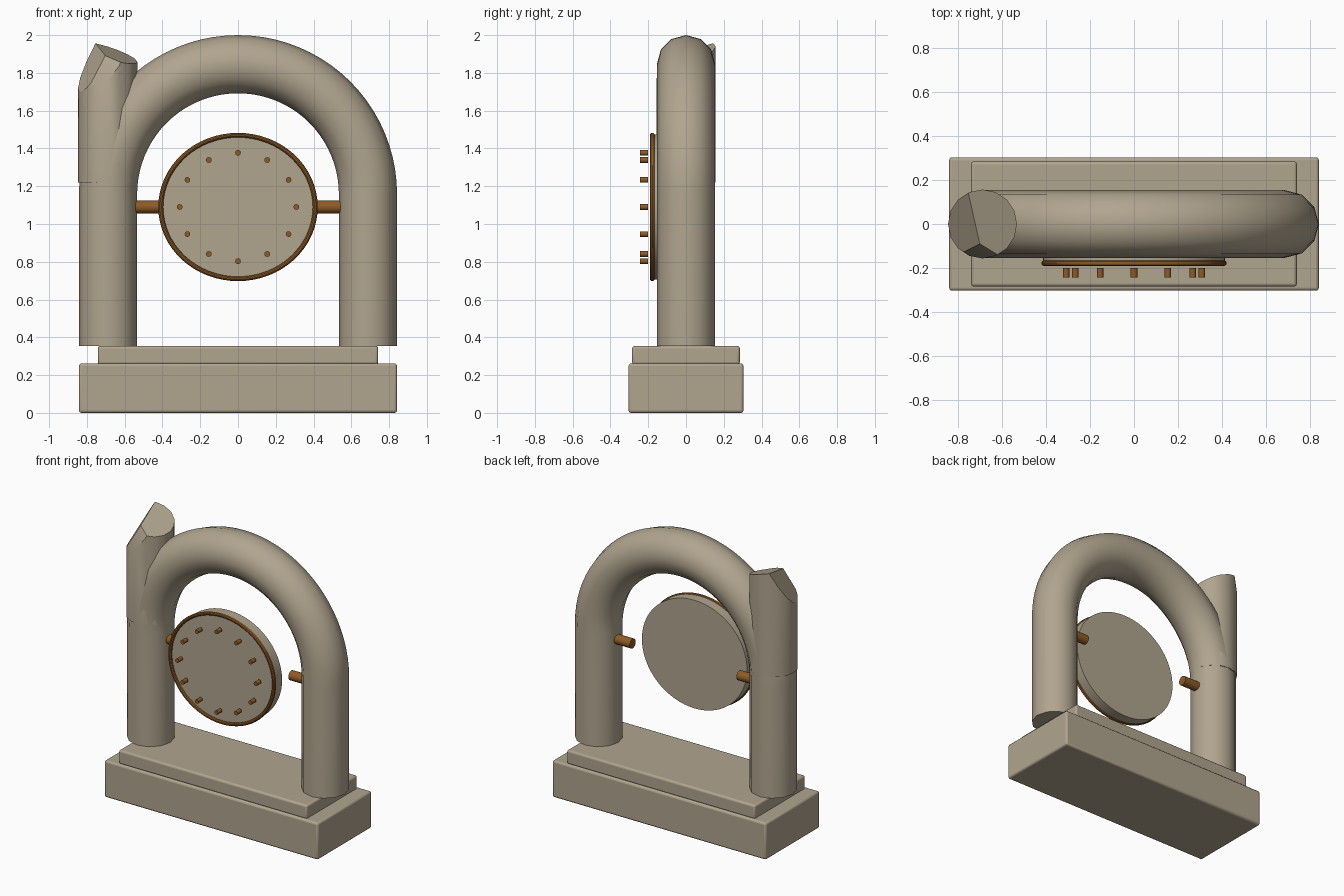
import bpy, bmesh, math
from mathutils import Vector, Matrix

if "Cube" in bpy.data.objects:
    bpy.data.objects.remove(bpy.data.objects["Cube"], do_unlink=True)


def material(name, rgb):
    m = bpy.data.materials.new(name)
    m.use_nodes = True
    m.diffuse_color = (*rgb, 1)
    bsdf = m.node_tree.nodes["Principled BSDF"]
    bsdf.inputs["Base Color"].default_value = (*rgb, 1)
    bsdf.inputs["Roughness"].default_value = 0.8
    return m


STONE = material("sandstone", (0.44, 0.375, 0.275))
BRONZE = material("bronze", (0.27, 0.105, 0.02))


def finish(name, bm, mat, smooth=35):
    bmesh.ops.recalc_face_normals(bm, faces=bm.faces)
    me = bpy.data.meshes.new(name)
    bm.to_mesh(me)
    bm.free()
    me.materials.append(mat)
    ob = bpy.data.objects.new(name, me)
    bpy.context.collection.objects.link(ob)
    bpy.ops.object.select_all(action="DESELECT")
    ob.select_set(True)
    bpy.context.view_layer.objects.active = ob
    bpy.ops.object.shade_smooth_by_angle(angle=math.radians(smooth))
    return ob


def slab(name, hx, hy, z0, z1):
    bm = bmesh.new()
    bmesh.ops.create_cube(bm, size=1, matrix=Matrix.Translation((0, 0, (z0 + z1) / 2))
                          @ Matrix.Diagonal((2 * hx, 2 * hy, z1 - z0, 1)))
    ob = finish(name, bm, STONE)
    mod = ob.modifiers.new("rounded_edges", "BEVEL")
    mod.width, mod.segments = 0.014, 3


def rod(name, mat, radius, length, centre, axis, sides, scale=(1, 1, 1)):
    bm = bmesh.new()
    turn = Vector((0, 0, 1)).rotation_difference(Vector(axis)).to_matrix().to_4x4()
    bmesh.ops.create_cone(bm, cap_ends=True, segments=sides, radius1=radius,
                          radius2=radius, depth=length,
                          matrix=Matrix.Translation(centre) @ Matrix.Diagonal((*scale, 1)) @ turn)
    return finish(name, bm, mat)


def sweep(bm, path, radius, sides, closed=False):
    # path entries: centre point and outward direction, both in the xz plane
    rings = []
    for centre, out in path:
        rings.append([bm.verts.new(centre + radius * (math.cos(a) * out + math.sin(a) * Vector((0, 1, 0))))
                      for a in (math.tau * k / sides for k in range(sides))])
    for i in range(len(rings) - (not closed)):
        r0, r1 = rings[i], rings[(i + 1) % len(rings)]
        for k in range(sides):
            j = (k + 1) % sides
            bm.faces.new((r0[k], r0[j], r1[j], r1[k]))
    if not closed:
        bm.faces.new(rings[0])
        bm.faces.new(rings[-1])


# Stepped base
slab("base", 0.842, 0.304, 0.0, 0.262)
slab("plinth", 0.742, 0.285, 0.255, 0.355)

# Arch: two straight legs joined by a half ring
SPAN, TUBE, SPRING, FOOT = 0.688, 0.154, 1.158, 0.355
path = [(Vector((SPAN, 0, FOOT)), Vector((1, 0, 0)))]
for i in range(41):
    a = math.pi * i / 40
    out = Vector((math.cos(a), 0, math.sin(a)))
    path.append((Vector((0, 0, SPRING)) + SPAN * out, out))
path.append((Vector((-SPAN, 0, FOOT)), Vector((-1, 0, 0))))
bm = bmesh.new()
sweep(bm, path, TUBE, 12)
finish("arch", bm, STONE)

# Broken stump: a column cut by two sloping planes and a small chip
bm = bmesh.new()
bmesh.ops.create_cone(bm, cap_ends=True, segments=16, radius1=0.157, radius2=0.157,
                      depth=0.9, matrix=Matrix.Translation((-0.69, 0, 1.67)))
cuts = [((-0.54, 0, 1.86), (0.31, -0.21, 1)),
        ((-0.75, 0.12, 1.95), (-1.6, -0.64, 1)),
        ((-0.77, -0.12, 1.77), (-0.6, -1.5, 0.7))]
for point, normal in cuts:
    bmesh.ops.bisect_plane(bm, geom=bm.verts[:] + bm.edges[:] + bm.faces[:],
                           plane_co=point, plane_no=normal, clear_outer=True)
    bmesh.ops.holes_fill(bm, edges=[e for e in bm.edges if e.is_boundary])
finish("broken_stump", bm, STONE, 30)

# Dial: oval disc with a thin rim
DIAL_Z, OVAL = 1.09, 0.93
rod("dial_disc", STONE, 0.414, 0.08, (0, -0.135, DIAL_Z), (0, 1, 0), 64, (1, 1, OVAL))
bm = bmesh.new()
rim = []
for i in range(64):
    a = math.tau * i / 64
    out = Vector((math.cos(a), 0, math.sin(a)))
    rim.append((0.409 * out, out))
sweep(bm, rim, 0.013, 10, closed=True)
bmesh.ops.scale(bm, vec=(1, 1, OVAL), verts=bm.verts)
bmesh.ops.translate(bm, vec=(0, -0.178, DIAL_Z), verts=bm.verts)
finish("dial_rim", bm, BRONZE)

# Twelve hour studs
for i in range(12):
    a = math.tau * i / 12
    rod(f"hour_stud_{i + 1}", BRONZE, 0.015, 0.044,
        (0.309 * math.sin(a), -0.222, DIAL_Z + 0.287 * math.cos(a)), (0, 1, 0), 12)

# Side pins reaching in from the legs
for side, s in (("left", 1), ("right", -1)):
    rod(f"{side}_pin", BRONZE, 0.034, 0.15, (s * 0.495, 0, DIAL_Z), (1, 0, 0), 16)
